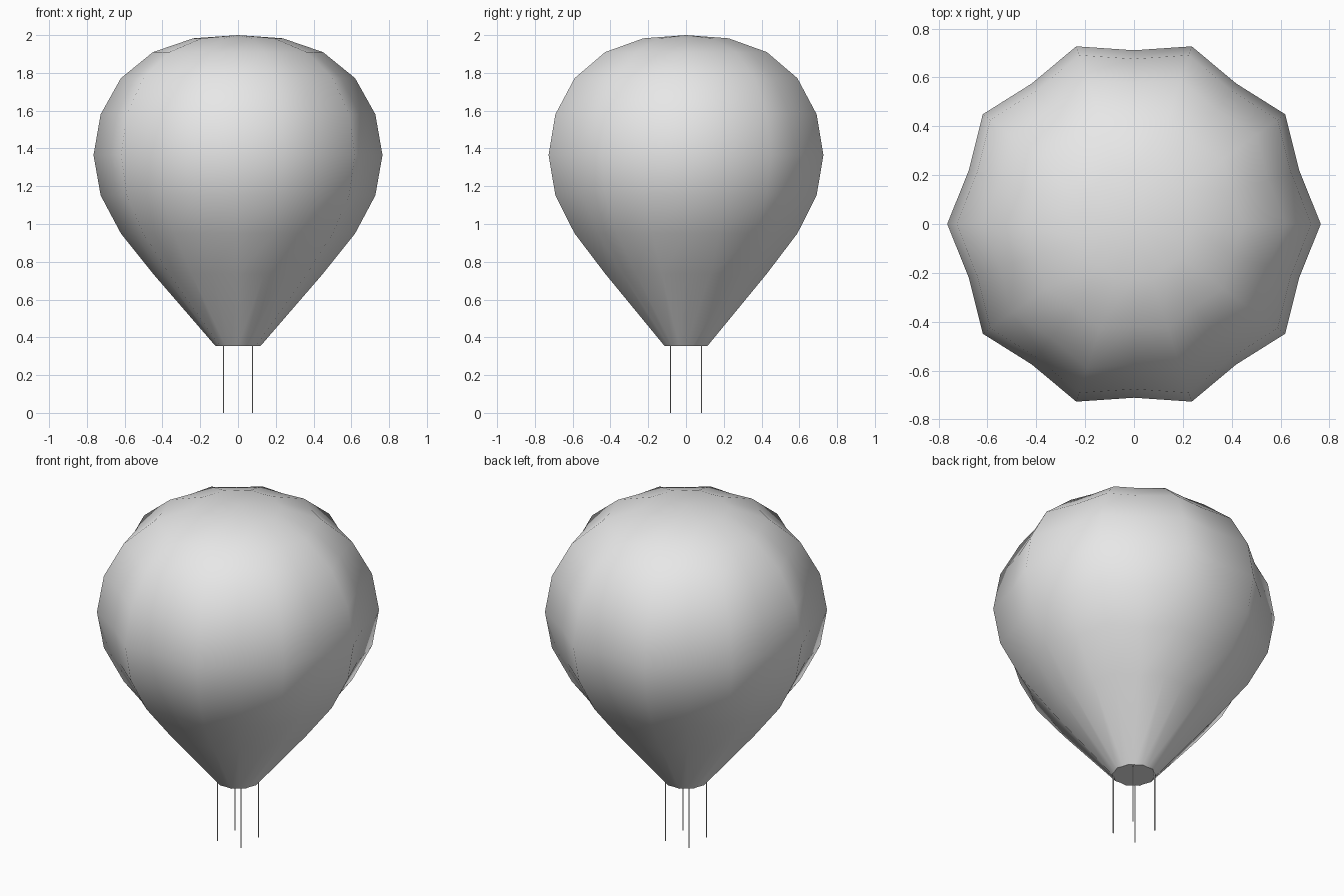
import bpy, bmesh
from math import sin, cos, pi

cube = bpy.data.objects.get("Cube")
if cube:
    bpy.data.objects.remove(cube, do_unlink=True)

# Single plain colour
grey = bpy.data.materials.new("light_grey")
grey.use_nodes = True
GREY = (0.8, 0.8, 0.8, 1)
grey.diffuse_color = GREY
grey.node_tree.nodes["Principled BSDF"].inputs["Base Color"].default_value = GREY

GORES = 10
VALLEY = 0.93            # seams sit in from the gore ridges
NECK_Z, TOP_Z = 0.355, 2.0
PROFILE = [(0.12, NECK_Z), (0.45, 0.737), (0.62, 0.95), (0.727, 1.151),
           (0.765, 1.365), (0.727, 1.581), (0.62, 1.772), (0.45, 1.91),
           (0.237, 1.983)]


def add_object(name, bm):
    mesh = bpy.data.meshes.new(name)
    bm.to_mesh(mesh)
    bm.free()
    mesh.materials.append(grey)
    obj = bpy.data.objects.new(name, mesh)
    bpy.context.collection.objects.link(obj)
    return obj


def gore_ring(bm, radius, z):
    """Ring of vertices alternating between ridge and valley."""
    ring = []
    for i in range(2 * GORES):
        a = pi * i / GORES
        r = radius * (VALLEY if i % 2 else 1)
        ring.append(bm.verts.new((r * cos(a), r * sin(a), z)))
    return ring


# Balloon envelope: ribbed rings, crown fan and flat neck cap
bm = bmesh.new()
rings = [gore_ring(bm, r, z) for r, z in PROFILE]
crown = bm.verts.new((0, 0, TOP_Z))
count = 2 * GORES
for i in range(count):
    j = (i + 1) % count
    for low, high in zip(rings, rings[1:]):
        bm.faces.new((low[i], low[j], high[j], high[i]))
    bm.faces.new((rings[-1][i], rings[-1][j], crown))
for face in bm.faces:
    face.smooth = True
bm.faces.new(rings[0][::-1])
add_object("balloon_envelope", bm)

# Four hanging cords at the neck rim
for side, sx in (("left", 1), ("right", -1)):
    for end, sy in (("front", -1), ("back", 1)):
        bm = bmesh.new()
        bmesh.ops.create_cone(bm, cap_ends=True, segments=6, radius1=0.003,
                              radius2=0.003, depth=NECK_Z)
        bmesh.ops.translate(bm, verts=bm.verts,
                            vec=(sx * 0.077, sy * 0.083, NECK_Z / 2))
        add_object(f"cord_{end}_{side}", bm)
